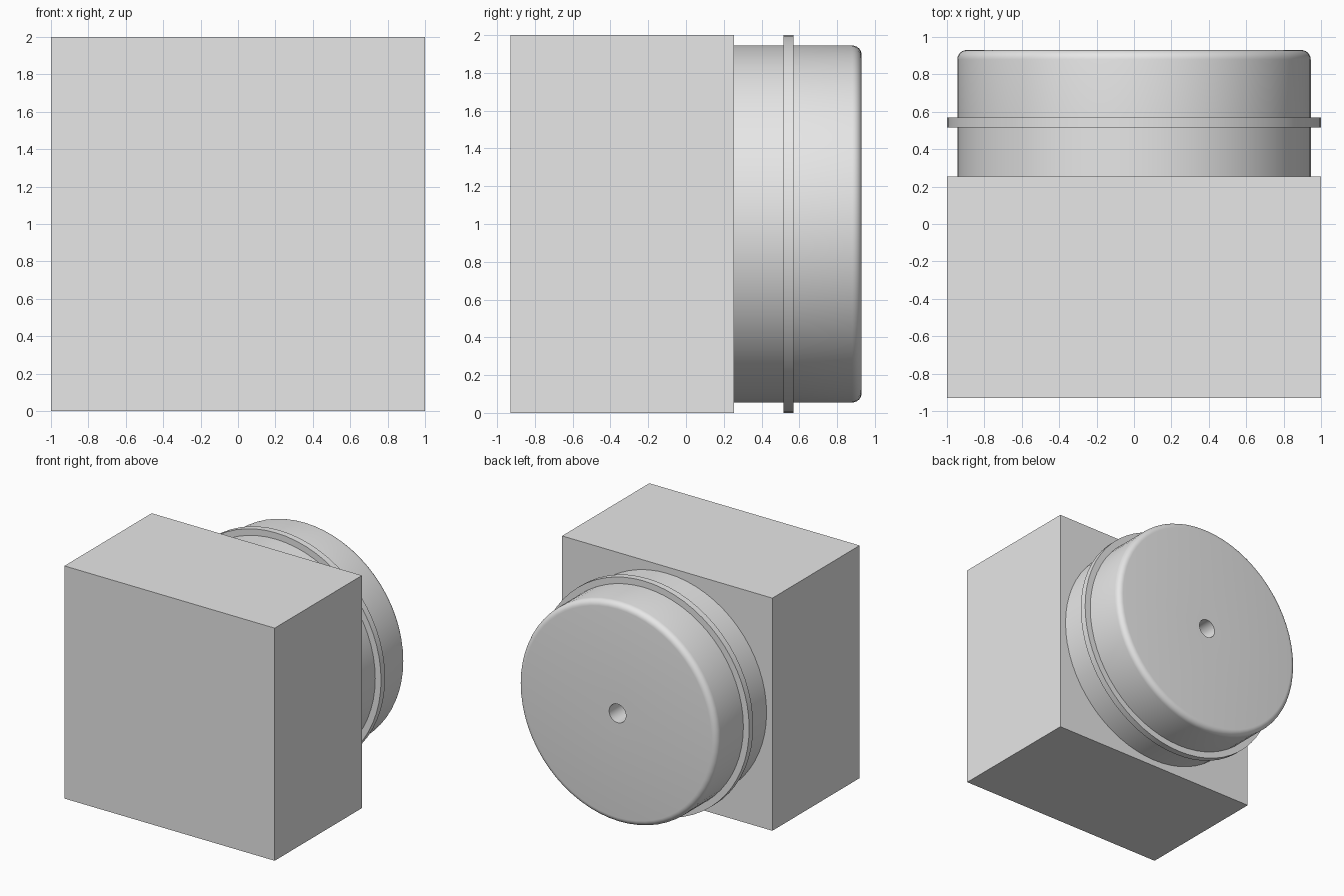
import bpy, bmesh, math
from mathutils import Matrix

cube = bpy.data.objects.get("Cube")
if cube:
    bpy.data.objects.remove(cube, do_unlink=True)

grey = bpy.data.materials.new("light_grey")
grey.use_nodes = True
colour = (0.8, 0.8, 0.8, 1)
grey.diffuse_color = colour
grey.node_tree.nodes["Principled BSDF"].inputs["Base Color"].default_value = colour


def add_object(name, bm):
    bmesh.ops.recalc_face_normals(bm, faces=bm.faces)
    mesh = bpy.data.meshes.new(name)
    bm.to_mesh(mesh)
    bm.free()
    mesh.materials.append(grey)
    obj = bpy.data.objects.new(name, mesh)
    bpy.context.collection.objects.link(obj)
    return obj


def lathe(name, profile, steps=64):
    """Turn a (radius, y) profile around the y axis at z = 1."""
    bm = bmesh.new()
    verts = [bm.verts.new((r, y, 1)) for r, y in profile]
    edges = [bm.edges.new(pair) for pair in zip(verts, verts[1:])]
    bmesh.ops.spin(bm, geom=verts + edges, cent=(0, 0, 1), axis=(0, 1, 0),
                   angle=math.tau, steps=steps)
    bmesh.ops.remove_doubles(bm, verts=bm.verts, dist=0.0001)
    obj = add_object(name, bm)
    bpy.ops.object.select_all(action='DESELECT')
    obj.select_set(True)
    bpy.context.view_layer.objects.active = obj
    bpy.ops.object.shade_smooth_by_angle(angle=math.radians(30))
    return obj


# Rectangular body block
front, block_back, drum_back = -0.93, 0.255, 0.93
bm = bmesh.new()
bmesh.ops.create_cube(bm, size=1)
bmesh.ops.transform(bm, verts=bm.verts, matrix=(
    Matrix.Translation((0, (front + block_back) / 2, 1))
    @ Matrix.Diagonal((2, block_back - front, 2, 1))))
add_object("body_block", bm)

# Drum with a thin collar, a rounded rim and a central bore
drum_r, collar_r, bore_r, fillet = 0.945, 1.0, 0.08, 0.05
rim = []
for i in range(7):
    a = math.pi / 2 * i / 6
    rim.append((drum_r - fillet + fillet * math.cos(a),
                drum_back - fillet + fillet * math.sin(a)))
lathe("drum", [(drum_r, block_back), (drum_r, 0.515), (collar_r, 0.515),
               (collar_r, 0.57), (drum_r, 0.57)] + rim
      + [(bore_r, drum_back), (bore_r, block_back)])
